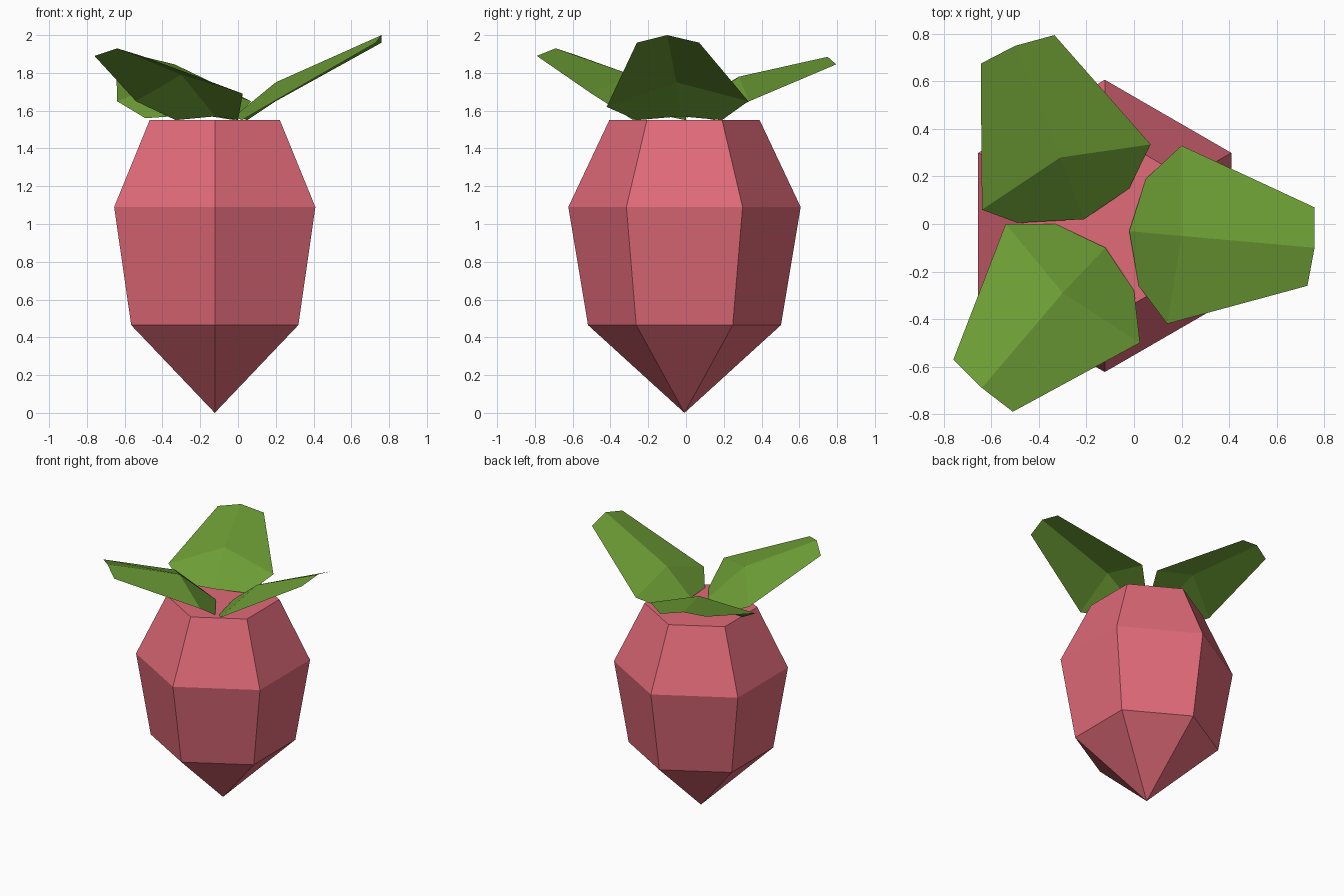
import bpy, math

if "Cube" in bpy.data.objects:
    bpy.data.objects.remove(bpy.data.objects["Cube"])

def material(name, rgb):
    m = bpy.data.materials.new(name)
    m.diffuse_color = (*rgb, 1)
    m.use_nodes = True
    m.node_tree.nodes["Principled BSDF"].inputs["Base Color"].default_value = m.diffuse_color
    return m

def make(name, verts, faces, mat):
    me = bpy.data.meshes.new(name)
    me.from_pydata(verts, [], faces)
    me.materials.append(mat)
    me.update()
    ob = bpy.data.objects.new(name, me)
    bpy.context.collection.objects.link(ob)
    return ob

red = material("radish red", (0.75, 0.145, 0.19))
green = material("leaf green", (0.15, 0.335, 0.035))

# Root body: stacked hexagon rings above a pointed tip
CX, CY, N = -0.123, -0.008, 6
rings = [(0.511, 0.465), (0.615, 1.09), (0.398, 1.55)]
verts = [(CX, CY, 0)]
for r, z in rings:
    for i in range(N):
        a = math.radians(30 + 60 * i)
        verts.append((CX + r * math.cos(a), CY + r * math.sin(a), z))
faces = []
for i in range(N):
    j = (i + 1) % N
    faces.append((0, 1 + j, 1 + i))
    for k in range(len(rings) - 1):
        lo, hi = 1 + k * N, 1 + (k + 1) * N
        faces.append((lo + i, lo + j, hi + j, hi + i))
faces.append([1 + 2 * N + i for i in range(N)])
make("root_body", verts, faces, red)

# Leaves: thin sheets of three rows (base, widest, tip), each left-mid-right
leaves = {
    "leaf_right": [
        (0.05, 0.19, 1.55), (-0.02, -0.03, 1.57), (0.02, -0.26, 1.55),
        (0.20, 0.33, 1.65), (0.20, -0.05, 1.75), (0.14, -0.42, 1.62),
        (0.76, 0.07, 1.96), (0.76, -0.10, 2.0), (0.73, -0.26, 1.96)],
    "leaf_back_left": [
        (-0.49, 0.005, 1.56), (-0.21, 0.02, 1.58), (-0.02, 0.15, 1.55),
        (-0.64, 0.06, 1.65), (-0.31, 0.28, 1.78), (0.07, 0.335, 1.65),
        (-0.645, 0.675, 1.86), (-0.50, 0.75, 1.885), (-0.335, 0.795, 1.845)],
    "leaf_front_left": [
        (0.0, -0.28, 1.55), (-0.12, -0.10, 1.57), (-0.33, 0.0, 1.55),
        (0.025, -0.50, 1.69), (-0.30, -0.29, 1.79), (-0.54, 0.0, 1.65),
        (-0.51, -0.79, 1.89), (-0.64, -0.69, 1.93), (-0.76, -0.57, 1.89)],
}
quads = [(a, a + 1, a + 4, a + 3) for a in (0, 1, 3, 4)]
for name, pts in leaves.items():
    ob = make(name, pts, quads, green)
    # Keep the upper side facing up
    if sum(p.normal.z for p in ob.data.polygons) < 0:
        ob.data.flip_normals()
